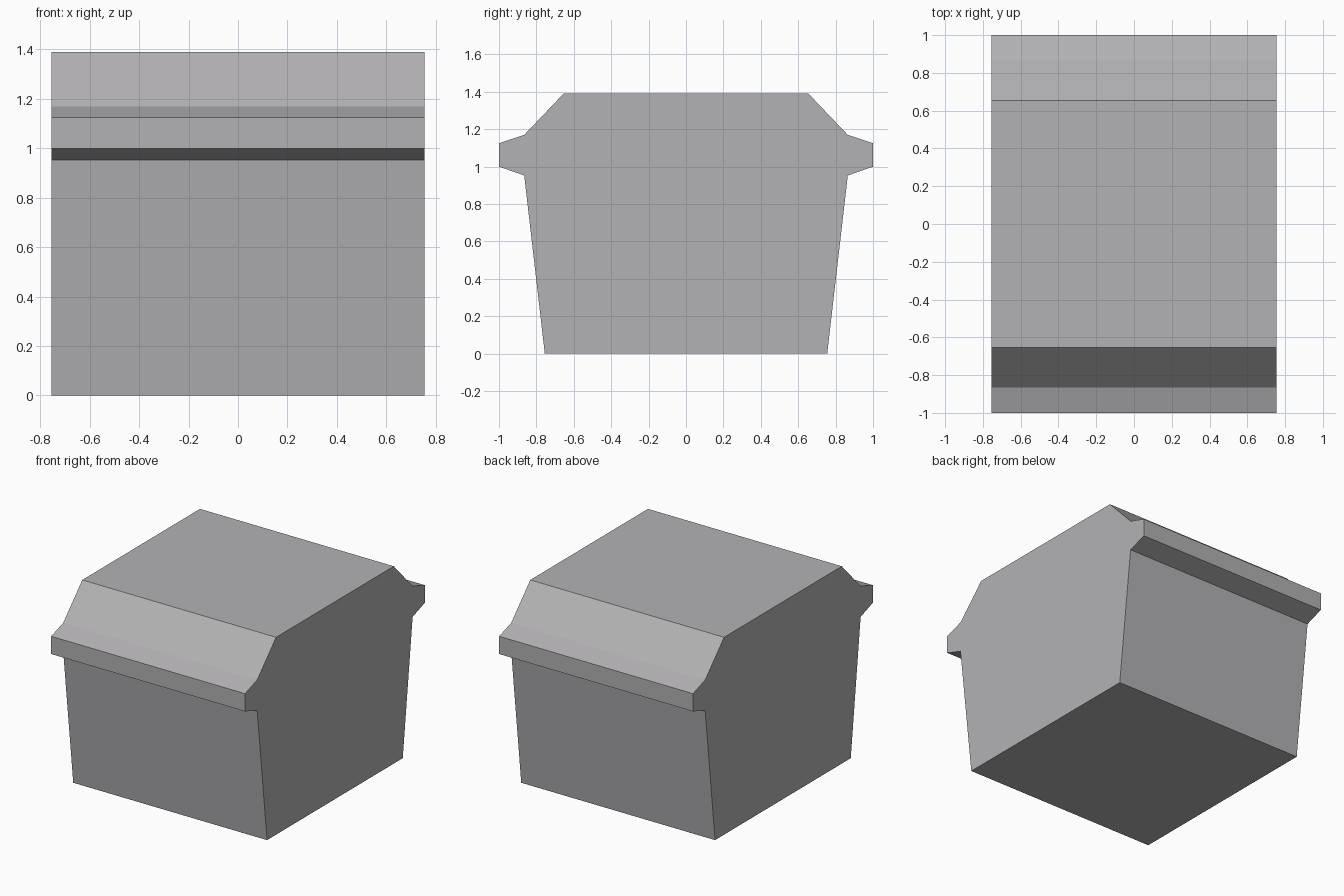
import bpy
import bmesh

if "Cube" in bpy.data.objects:
    bpy.data.objects.remove(bpy.data.objects["Cube"])

HALF_WIDTH = 0.755

grey = bpy.data.materials.new("neutral grey")
grey.diffuse_color = (0.45, 0.443, 0.455, 1.0)
grey.use_nodes = True
grey.node_tree.nodes["Principled BSDF"].inputs["Base Color"].default_value = grey.diffuse_color

# Half of the end profile (y, z): tapered body, flared rim, chamfered lid
half = [(0.755, 0.0), (0.865, 0.953), (1.0, 1.0),
        (1.0, 1.125), (0.865, 1.17), (0.655, 1.39)]
profile = half + [(-y, z) for y, z in reversed(half)]

# Container: the mirrored profile extruded across the width
bm = bmesh.new()
end = bm.faces.new([bm.verts.new((-HALF_WIDTH, y, z)) for y, z in profile])
result = bmesh.ops.extrude_face_region(bm, geom=[end], use_keep_orig=True)
moved = [g for g in result["geom"] if isinstance(g, bmesh.types.BMVert)]
bmesh.ops.translate(bm, verts=moved, vec=(2 * HALF_WIDTH, 0, 0))
bmesh.ops.recalc_face_normals(bm, faces=bm.faces)

mesh = bpy.data.meshes.new("lidded_container")
bm.to_mesh(mesh)
bm.free()
mesh.materials.append(grey)
container = bpy.data.objects.new("lidded_container", mesh)
bpy.context.collection.objects.link(container)
